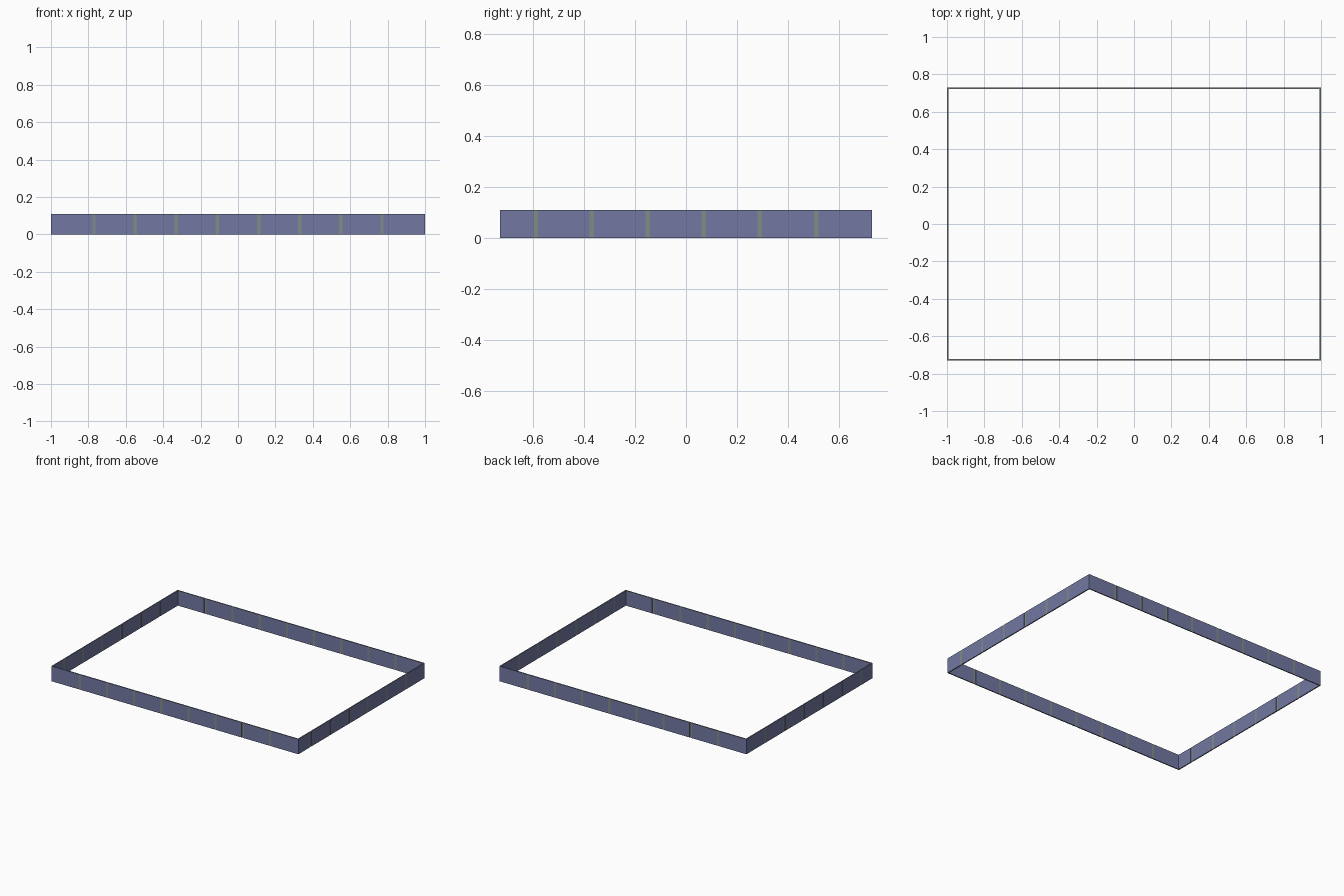
import bpy, bmesh
from mathutils import Matrix, Vector

if "Cube" in bpy.data.objects:
    bpy.data.objects.remove(bpy.data.objects["Cube"])

HX, HY, H = 1.0, 0.73, 0.11      # half length, half width, height
T, SKIN, GAP, PITCH = 0.008, 0.001, 0.018, 0.22

def material(name, col):
    m = bpy.data.materials.new(name)
    m.diffuse_color = col
    m.use_nodes = True
    m.node_tree.nodes["Principled BSDF"].inputs["Base Color"].default_value = m.diffuse_color
    return m

blue = material("panel_blue", (0.17, 0.19, 0.36, 1))
green = material("core_grey_green", (0.22, 0.26, 0.25, 1))

def boxes(name, spans, mat):
    """One object from a list of (min corner, max corner) boxes."""
    bm = bmesh.new()
    for lo, hi in spans:
        lo, hi = Vector(lo), Vector(hi)
        bmesh.ops.create_cube(bm, size=1, matrix=Matrix.Translation((lo + hi) / 2)
                              @ Matrix.Diagonal((*(hi - lo), 1)))
    me = bpy.data.meshes.new(name)
    bm.to_mesh(me)
    bm.free()
    me.materials.append(mat)
    ob = bpy.data.objects.new(name, me)
    bpy.context.collection.objects.link(ob)
    return ob

def panel_ranges(half, joints):
    """Stretches of wall between the narrow joint strips."""
    cuts = [-half] + [j + s * GAP / 2 for j in joints for s in (-1, 1)] + [half]
    return list(zip(cuts[::2], cuts[1::2]))

x_panels = panel_ranges(HX, [-0.77 + PITCH * i for i in range(8)])
y_panels = panel_ranges(HY, [-0.59 + PITCH * i for i in range(6)])

for side, s in (("front", -1), ("back", 1)):
    # core shows as joint strips between the facing panels
    a, b = sorted((s * (HY - SKIN), s * (HY - T + SKIN)))
    boxes(side + "_core", [((-HX + SKIN, a, 0), (HX - SKIN, b, H))], green)
    a, b = sorted((s * HY, s * (HY - T)))
    boxes(side + "_panels", [((p, a, 0), (q, b, H)) for p, q in x_panels], blue)

for side, s in (("left", -1), ("right", 1)):
    # side walls fit between the front and back walls
    a, b = sorted((s * (HX - SKIN), s * (HX - T + SKIN)))
    boxes(side + "_core", [((a, -HY + T, 0), (b, HY - T, H))], green)
    a, b = sorted((s * HX, s * (HX - T)))
    lim = HY - T
    boxes(side + "_panels", [((a, max(p, -lim), 0), (b, min(q, lim), H))
                             for p, q in y_panels], blue)
